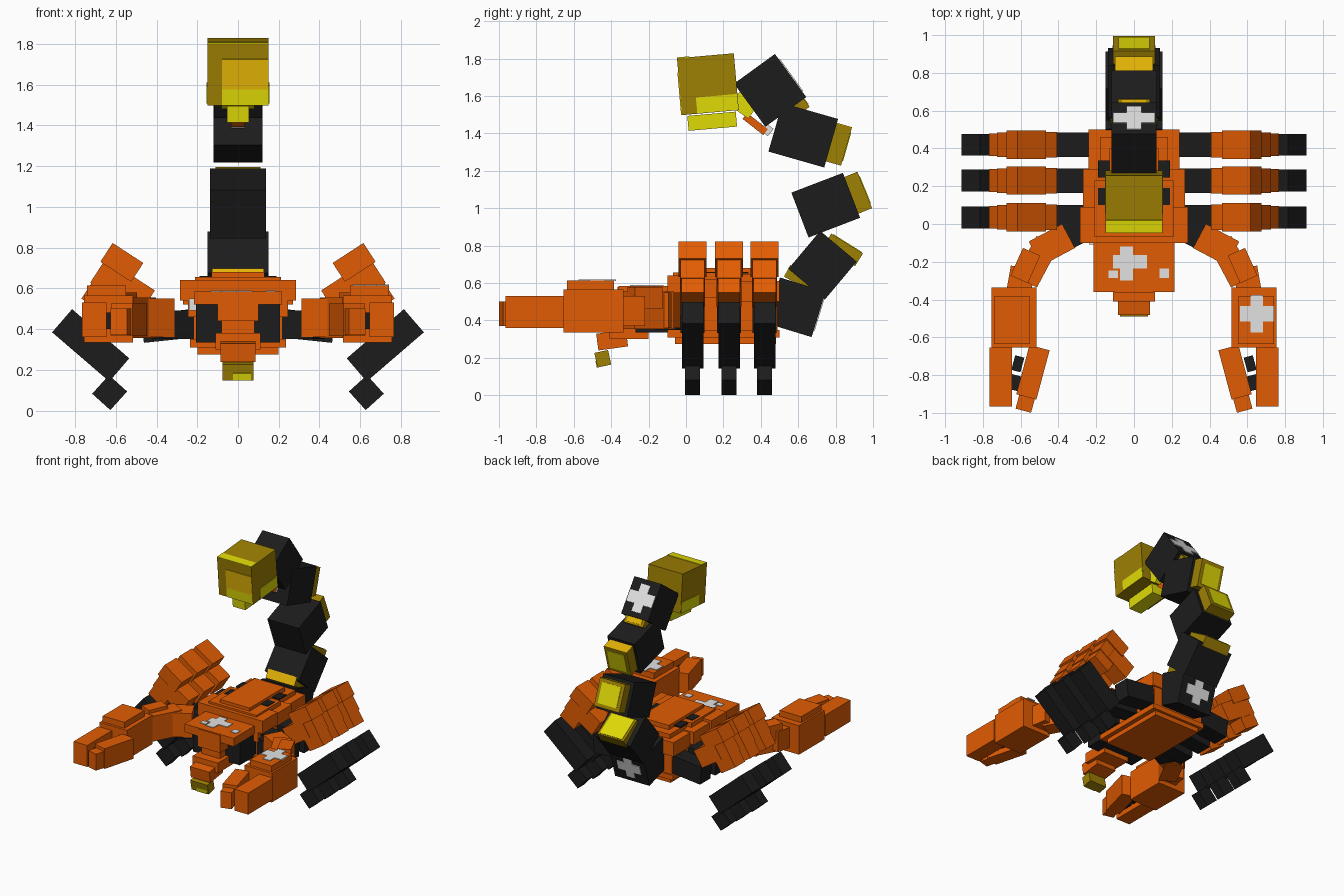
import bpy, math
from mathutils import Vector, Euler

cube = bpy.data.objects.get("Cube")
if cube:
    bpy.data.objects.remove(cube, do_unlink=True)


def make_mat(name, rgb):
    lin = [((c / 255 + 0.055) / 1.055) ** 2.4 if c > 10 else c / 255 / 12.92 for c in rgb]
    m = bpy.data.materials.new(name)
    m.use_nodes = True
    m.diffuse_color = (*lin, 1)
    bsdf = m.node_tree.nodes["Principled BSDF"]
    bsdf.inputs["Base Color"].default_value = (*lin, 1)
    bsdf.inputs["Roughness"].default_value = 0.9
    return m


ORANGE = make_mat("orange_shell", (226, 92, 3))
BLACK = make_mat("black_shell", (28, 28, 28))
OLIVE = make_mat("olive_yellow", (158, 128, 3))
GOLD = make_mat("gold_yellow", (228, 180, 5))
BRIGHT = make_mat("bright_yellow", (224, 218, 6))
WHITE = make_mat("pale_marking", (226, 226, 226))


def box(name, c, s, mat, rot=(0, 0, 0)):
    """Box at centre c with size s, rotated by degrees."""
    bpy.ops.mesh.primitive_cube_add(size=1, location=c, rotation=[math.radians(a) for a in rot])
    ob = bpy.context.object
    ob.name = name
    ob.scale = s
    bpy.ops.object.transform_apply(location=False, rotation=False, scale=True)
    ob.data.materials.append(mat)
    return ob


def span(name, x, y, z, mat):
    """Upright box given by its ranges."""
    r = (x, y, z)
    return box(name, [(a + b) / 2 for a, b in r], [b - a for a, b in r], mat)


def pair(name, c, s, mat, rot=(0, 0, 0)):
    """Box on the left (+x) and its mirror on the right."""
    box("left_" + name, c, s, mat, rot)
    box("right_" + name, (-c[0], c[1], c[2]), s, mat, (rot[0], -rot[1], -rot[2]))


def local(c, rx, off):
    """Point at an offset in a frame pitched about x."""
    return Vector(c) + Euler((math.radians(rx), 0, 0)).to_matrix() @ Vector(off)


def cross(name, c, w, h, rot):
    """Blocky plus-shaped marking, lying in its local xy plane."""
    m = Euler([math.radians(a) for a in rot]).to_matrix()
    box(name + "_bar", c, (w * 0.36, h, 0.008), WHITE, rot)
    for side in (-1, 1):
        p = Vector(c) + m @ Vector((side * w * 0.34, 0, 0))
        box(name + "_arm", p, (w * 0.32, h * 0.42, 0.008), WHITE, rot)


# Body: core, belly, overlapping back plates
span("body_core", (-.22, .22), (-.07, .49), (.31, .57), ORANGE)
span("belly_plate", (-.2, .2), (-.06, .48), (.275, .33), ORANGE)
span("belly_rim", (-.235, .235), (-.1, .5), (.31, .35), ORANGE)
span("front_back_plate", (-.285, .285), (-.1, .09), (.54, .64), ORANGE)
span("front_back_ridge", (-.21, .21), (-.07, .23), (.58, .655), ORANGE)
span("middle_back_plate", (-.27, .27), (.09, .29), (.52, .62), ORANGE)
span("rear_back_plate", (-.24, .24), (.29, .5), (.5, .61), ORANGE)
span("rear_back_ridge", (-.18, .18), (.25, .46), (.58, .645), ORANGE)
span("centre_ridge", (-.13, .13), (-.04, .4), (.6, .68), ORANGE)
for y in (.145, .29):
    for s in (-1, 1):
        box("back_gap", (s * .16, y, .655), (.06, .09, .009), BLACK)

# Head
span("under_head", (-.205, .205), (-.27, -.05), (.335, .525), BLACK)
span("head_plate", (-.215, .215), (-.36, -.09), (.52, .585), ORANGE)
span("snout", (-.1, .1), (-.365, -.2), (.44, .58), ORANGE)
span("snout_base", (-.08, .08), (-.34, -.2), (.34, .45), ORANGE)
box("jaw", (0, -.395, .295), (.17, .16, .09), ORANGE, (8, 0, 0))
span("jaw_rear", (-.11, .11), (-.41, -.2), (.3, .38), ORANGE)
box("jaw_tip", (0, -.445, .195), (.15, .075, .08), OLIVE, (12, 0, 0))
box("jaw_tip_front", local((0, -.445, .195), 12, (.02, -.038, -.022)), (.09, .006, .036), BRIGHT, (12, 0, 0))
for x, y, w, d in ((-.04, -.21, .07, .18), (-.02, -.2, .18, .07),
                   (-.11, -.265, .05, .04), (.16, -.26, .05, .05)):
    box("head_marking", (x, y, .586), (w, d, .008), WHITE)
box("shoulder_marking", (-.222, -.104, .52), (.035, .008, .06), WHITE)
span("shoulder_block", (-.245, .245), (-.1, -.06), (.46, .55), ORANGE)

# Three pairs of legs, built in the xz plane
for i, y in enumerate((.035, .23, .42)):
    n = "leg_%d_" % (i + 1)
    pair(n + "hip", (.345, y, .415), (.25, .13, .14), BLACK, (0, 6, 0))
    pair(n + "thigh", (.53, y, .585), (.2, .135, .14), ORANGE, (0, -33, 0))
    pair(n + "knee", (.57, y, .727), (.18, .15, .11), ORANGE, (0, -33, 0))
    pair(n + "shin", (.625, y, .64), (.155, .13, .13), ORANGE, (0, -33, 0))
    pair(n + "shin_end", (.675, y, .56), (.145, .12, .12), ORANGE, (0, -33, 0))
    pair(n + "lower", (.723, y, .32), (.37, .115, .15), BLACK, (0, -40.7, 0))
    pair(n + "foot", (.63, y, .088), (.12, .08, .123), BLACK, (0, -42, 0))

# Arms and claws
pair("arm_joint", (.32, -.06, .42), (.17, .12, .14), BLACK, (0, 0, -28))
pair("upper_arm", (.435, -.11, .455), (.2, .145, .19), ORANGE, (0, 0, -28))
pair("forearm", (.515, -.2, .455), (.13, .24, .2), ORANGE, (0, 0, 28))
pair("forearm_plate", (.575, -.22, .52), (.1, .16, .12), ORANGE, (0, 0, 24))
pair("wrist", (.6, -.3, .45), (.13, .14, .16), ORANGE, (0, 0, 10))
pair("palm", (.635, -.495, .45), (.24, .32, .23), ORANGE)
pair("palm_plate", (.645, -.51, .585), (.19, .25, .055), ORANGE)
pair("outer_finger", (.705, -.81, .445), (.12, .31, .17), ORANGE)
pair("inner_finger", (.535, -.785, .445), (.11, .27, .16), ORANGE, (0, 0, 15))
pair("inner_finger_tip", (.573, -.94, .435), (.085, .1, .13), ORANGE, (0, 0, 15))
for y, x in ((-.74, .615), (-.84, .63)):
    pair("claw_tooth", (x, y, .44), (.05, .08, .08), BLACK, (0, 0, 15))
cross("left_palm_marking", (.65, -.475, .614), .18, .2, (0, 0, 0))

# Tail segments: y, z, length along local y, height, half width, pitch
SEGMENTS = [
    (.587, .47, .255, .255, .15, -17),
    (.73, .695, .255, .265, .15, -40),
    (.747, 1.016, .295, .257, .137, 21),
    (.627, 1.39, .31, .27, .12, -16),
    (.45, 1.63, .27, .285, .118, 36),
]
for i, (y, z, l, h, w, a) in enumerate(SEGMENTS):
    box("tail_segment_%d" % (i + 1), (0, y, z), (2 * w, l, h), BLACK, (a, 0, 0))

# Yellow plates on the outside of the tail: y, z, length, height, half width, pitch, panel
PLATES = [
    (.64, .61, .22, .07, .125, -29, BRIGHT),
    (.84, .777, .2, .08, .115, -32, BRIGHT),
    (.90, 1.075, .12, .21, .11, 22, BRIGHT),
    (.80, 1.345, .12, .21, .1, -16, BRIGHT),
    (.592, 1.56, .09, .11, .085, 36, GOLD),
]
for i, (y, z, l, h, w, a, panel) in enumerate(PLATES):
    box("tail_plate_%d" % (i + 1), (0, y, z), (2 * w, l, h), OLIVE, (a, 0, 0))
    if i < 2:
        off, size = (0, 0, h / 2), (w * 1.7, l * .9, .008)
    else:
        off, size = (0, l / 2, 0), (w * 1.5, .008, h * .75)
    box("tail_plate_panel_%d" % (i + 1), local((0, y, z), a, off), size, panel, (a, 0, 0))
# Gold edges: front of the lowest plate, top of the fourth
box("tail_plate_front_edge", local((0, .64, .61), -29, (0, -.11, 0)), (.25, .008, .07), GOLD, (-29, 0, 0))
box("tail_plate_top_edge", local((0, .8, 1.345), -16, (0, 0, .105)), (.2, .12, .008), GOLD, (-16, 0, 0))

# Plus markings on the tail ends
cross("tail_base_marking", local((0, .587, .47), -17, (0, .129, 0)), .2, .18, (-17 - 90, 0, 0))
cross("tail_end_marking", local((0, .45, 1.63), 36, (0, .137, 0)), .22, .21, (36 - 90, 0, 0))

# Stinger bulb with painted panels
B, A = (0, .117, 1.663), 5


def bulb_panel(name, off, size, mat):
    box(name, local(B, A, off), size, mat, (A, 0, 0))


box("bulb", B, (.3, .305, .305), OLIVE, (A, 0, 0))
bulb_panel("bulb_front_panel", (.035, -.153, 0), (.228, .008, .15), GOLD)
bulb_panel("bulb_front_band", (.035, -.153, -.113), (.228, .008, .076), BRIGHT)
bulb_panel("bulb_top_band", (0, -.118, .153), (.298, .068, .008), BRIGHT)
for s in (-1, 1):
    bulb_panel("bulb_side_band", (s * .15, .04, -.108), (.008, .22, .085), BRIGHT)
box("stinger_base", (0, .14, 1.465), (.11, .26, .08), BRIGHT, (A, 0, 0))
box("bulb_neck", (0, .31, 1.55), (.16, .12, .09), BRIGHT, (-35, 0, 0))
box("neck_spur", (0, .37, 1.45), (.07, .14, .04), ORANGE, (-38, 0, 0))
box("neck_spur_tip", (0, .433, 1.42), (.07, .05, .05), WHITE, (-38, 0, 0))
